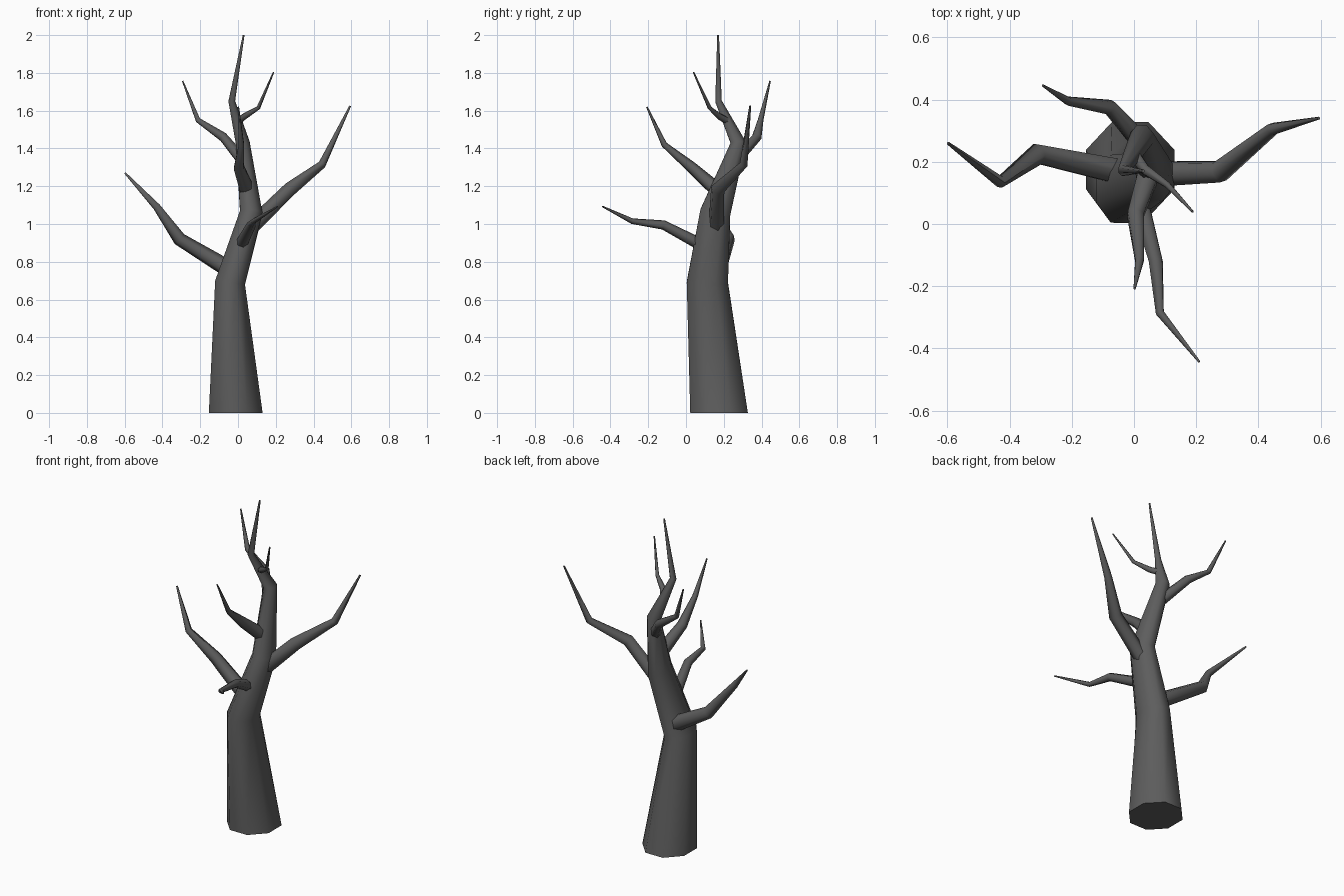
import bpy, bmesh, math
from mathutils import Vector

if "Cube" in bpy.data.objects:
    bpy.data.objects.remove(bpy.data.objects["Cube"])

# Dark charcoal bark
bark = bpy.data.materials.new("bark")
bark.diffuse_color = (0.11, 0.11, 0.11, 1)
bark.use_nodes = True
bark.node_tree.nodes["Principled BSDF"].inputs["Base Color"].default_value = bark.diffuse_color


def limb(name, path, sides, ref=None, flat_base=False):
    """Tapered tube through (x, y, z, r1, r2) rings, capped at both ends."""
    pts = [Vector(p[:3]) for p in path]
    if ref is None:
        d = pts[-1] - pts[0]
        ref = Vector((-d.y, d.x, 0))
    bm = bmesh.new()
    rings = []
    for i, c in enumerate(pts):
        a = (c - pts[i - 1]).normalized() if i else Vector()
        b = (pts[i + 1] - c).normalized() if i < len(pts) - 1 else Vector()
        n = (a + b).normalized()
        if flat_base and i == 0:
            n = Vector((0, 0, 1))
        u = (ref - n * ref.dot(n)).normalized()
        v = n.cross(u)
        r1, r2 = path[i][3], path[i][-1]
        ring = []
        for k in range(sides):
            t = 2 * math.pi * (k + 0.5) / sides
            ring.append(bm.verts.new(c + u * r1 * math.cos(t) + v * r2 * math.sin(t)))
        rings.append(ring)
    for lo, hi in zip(rings, rings[1:]):
        for k in range(sides):
            j = (k + 1) % sides
            bm.faces.new((lo[k], lo[j], hi[j], hi[k]))
    bm.faces.new(rings[0][::-1])
    bm.faces.new(rings[-1])
    me = bpy.data.meshes.new(name)
    bm.to_mesh(me)
    bm.free()
    me.materials.append(bark)
    ob = bpy.data.objects.new(name, me)
    bpy.context.collection.objects.link(ob)
    bpy.ops.object.select_all(action='DESELECT')
    ob.select_set(True)
    bpy.context.view_layer.objects.active = ob
    bpy.ops.object.shade_smooth_by_angle(angle=math.radians(62))
    return ob


# Bent trunk, from wide foot to thin tip
limb("trunk", [
    (-0.012, 0.175, 0.0, 0.154, 0.165),
    (-0.042, 0.113, 0.69, 0.086, 0.118),
    (0.07, 0.155, 1.06, 0.064, 0.087),
    (0.025, 0.277, 1.43, 0.040, 0.044),
    (-0.033, 0.172, 1.65, 0.019, 0.019),
    (0.03, 0.17, 2.0, 0.005, 0.005)], 8, Vector((1, 0, 0)), True)

# Side branches: root, two bends, tip
branches = {
    "left_branch": [(-0.03, 0.165, 0.75, 0.047), (-0.31, 0.225, 0.92, 0.036),
                    (-0.43, 0.135, 1.09, 0.02), (-0.598, 0.26, 1.27, 0.005)],
    "right_branch": [(0.06, 0.16, 0.975, 0.043), (0.275, 0.168, 1.185, 0.038),
                     (0.445, 0.305, 1.315, 0.022), (0.594, 0.34, 1.625, 0.005)],
    "low_front_branch": [(0.01, 0.10, 0.88, 0.034), (0.07, -0.12, 0.995, 0.025),
                         (0.083, -0.285, 1.015, 0.015), (0.21, -0.443, 1.093, 0.004)],
    "high_front_branch": [(0.05, 0.17, 1.175, 0.04), (0.005, 0.03, 1.30, 0.03),
                          (0.018, -0.115, 1.42, 0.016), (0.002, -0.207, 1.62, 0.004)],
    "back_branch": [(0.025, 0.26, 1.335, 0.033), (-0.078, 0.375, 1.46, 0.026),
                    (-0.212, 0.395, 1.55, 0.015), (-0.293, 0.445, 1.757, 0.004)],
    "top_twig": [(-0.005, 0.23, 1.54, 0.021), (0.035, 0.175, 1.57, 0.018),
                 (0.108, 0.125, 1.615, 0.011), (0.188, 0.04, 1.803, 0.004)],
}
for name, path in branches.items():
    limb(name, path, 6)
